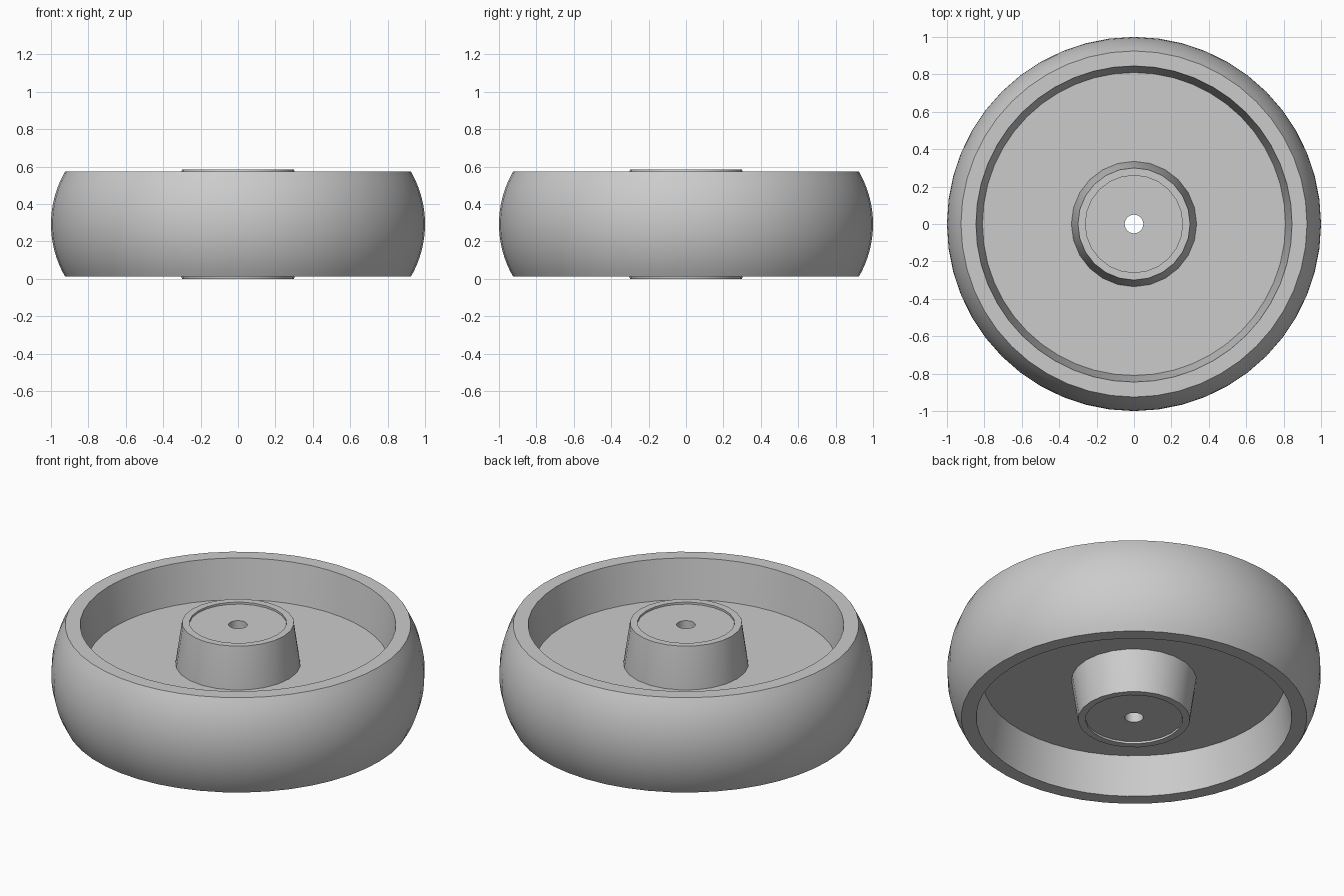
import bpy, bmesh, math

if "Cube" in bpy.data.objects:
    bpy.data.objects.remove(bpy.data.objects["Cube"])

MID = 0.2925       # height of the wheel's centre plane
RIM = 0.28         # half width of the rim
WEB = 0.05         # half thickness of the web disc
HUB = 0.2925       # half length of the hub

grey = bpy.data.materials.new("plain grey")
grey.use_nodes = True
colour = (0.6, 0.6, 0.6, 1)
grey.diffuse_color = colour
grey.node_tree.nodes["Principled BSDF"].inputs["Base Color"].default_value = colour


def lathe(name, half, segments):
    """Revolve a closed profile, given as its upper half from outside to inside."""
    profile = half + [(r, -z) for r, z in reversed(half) if z > 0]
    bm = bmesh.new()
    rings = []
    for i in range(segments):
        a = 2 * math.pi * i / segments + math.pi / 2
        rings.append([bm.verts.new((r * math.cos(a), r * math.sin(a), z + MID))
                      for r, z in profile])
    n = len(profile)
    for i, ring in enumerate(rings):
        nxt = rings[(i + 1) % segments]
        for j in range(n):
            k = (j + 1) % n
            bm.faces.new((ring[j], nxt[j], nxt[k], ring[k]))
    bmesh.ops.recalc_face_normals(bm, faces=bm.faces)
    mesh = bpy.data.meshes.new(name)
    bm.to_mesh(mesh)
    bm.free()
    obj = bpy.data.objects.new(name, mesh)
    bpy.context.collection.objects.link(obj)
    mesh.materials.append(grey)
    bpy.ops.object.select_all(action='DESELECT')
    obj.select_set(True)
    bpy.context.view_layer.objects.active = obj
    bpy.ops.object.shade_smooth_by_angle(angle=math.radians(30))
    return obj


# Crowned tread, tapered rim wall and web disc
bulge = 0.075
radius = (RIM ** 2 + bulge ** 2) / (2 * bulge)
sweep = math.asin(RIM / radius)
steps = 8
tread = [(1 - radius + radius * math.cos(sweep * i / steps),
          radius * math.sin(sweep * i / steps)) for i in range(steps + 1)]
lathe("wheel_rim", tread + [(0.845, RIM), (0.81, WEB), (0.25, WEB)], 48)

# Tapered hub with a shallow recess and an axle hole
lathe("hub", [(0.335, WEB), (0.3, HUB), (0.26, HUB),
              (0.26, HUB - 0.012), (0.05, HUB - 0.012)], 24)
